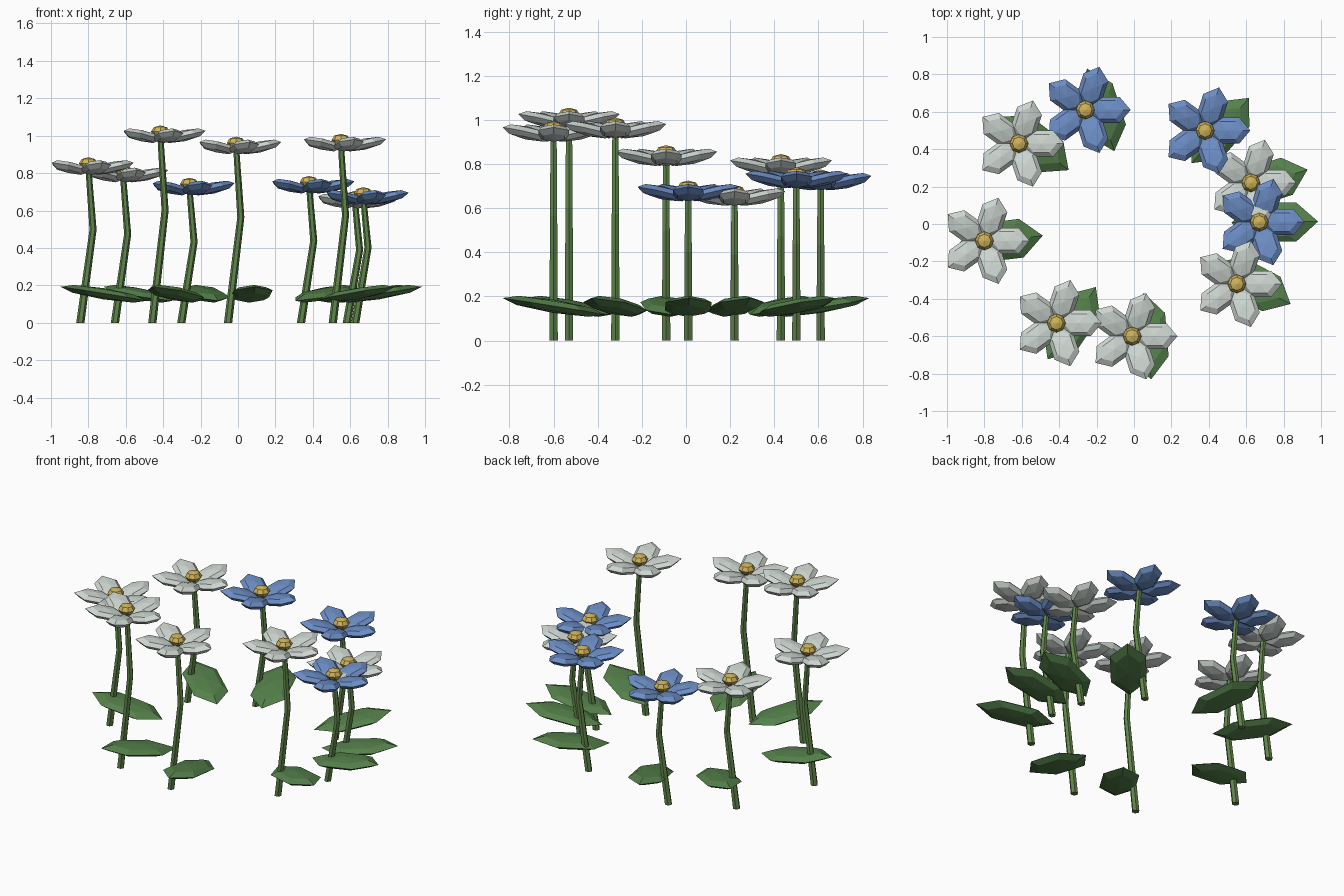
import bpy, bmesh, math
from mathutils import Matrix, Vector

if "Cube" in bpy.data.objects:
    bpy.data.objects.remove(bpy.data.objects["Cube"])


def material(name, rgb):
    m = bpy.data.materials.new(name)
    m.diffuse_color = (*rgb, 1)
    m.use_nodes = True
    m.node_tree.nodes["Principled BSDF"].inputs["Base Color"].default_value = m.diffuse_color
    return m


GREEN = material("stem_green", (0.12, 0.24, 0.07))
LEAF = material("leaf_green", (0.09, 0.22, 0.07))
WHITE = material("petal_white", (0.62, 0.68, 0.64))
BLUE = material("petal_blue", (0.15, 0.27, 0.56))
GOLD = material("centre_gold", (0.62, 0.45, 0.10))


def finish(bm, name, mat):
    bmesh.ops.recalc_face_normals(bm, faces=bm.faces)
    me = bpy.data.meshes.new(name)
    bm.to_mesh(me)
    bm.free()
    me.materials.append(mat)
    ob = bpy.data.objects.new(name, me)
    bpy.context.collection.objects.link(ob)


def blob(bm, centre, size, turn=0.0, tilt=0.0, segs=6, rings=4):
    """Low-poly flattened ball, long axis along x, outer end tilted up."""
    mat = (Matrix.Translation(centre) @ Matrix.Rotation(turn, 4, 'Z')
           @ Matrix.Rotation(-tilt, 4, 'Y') @ Matrix.Diagonal((*size, 1))
           @ Matrix.Rotation(math.pi / 2, 4, 'Z'))
    bmesh.ops.create_uvsphere(bm, u_segments=segs, v_segments=rings, radius=1, matrix=mat)


def stem(bm, rings, sides=6):
    """Tube through (x, y, z, radius) rings."""
    loops = []
    for x, y, z, r in rings:
        loops.append([bm.verts.new((x + r * math.cos(k * math.tau / sides),
                                    y + r * math.sin(k * math.tau / sides), z))
                      for k in range(sides)])
    for a, b in zip(loops, loops[1:]):
        for k in range(sides):
            n = (k + 1) % sides
            bm.faces.new((a[k], a[n], b[n], b[k]))
    bm.faces.new(loops[0])
    bm.faces.new(loops[-1])


# head x, head y, stem height, petal material
FLOWERS = [
    (0.67, 0.01, 0.67, BLUE), (0.625, 0.22, 0.65, WHITE), (0.38, 0.50, 0.73, BLUE),
    (-0.26, 0.61, 0.72, BLUE), (-0.615, 0.43, 0.79, WHITE), (-0.80, -0.09, 0.83, WHITE),
    (-0.415, -0.53, 1.00, WHITE), (-0.01, -0.60, 0.94, WHITE), (0.55, -0.32, 0.955, WHITE),
]

for x, y, h, colour in FLOWERS:
    # bent stem
    bm = bmesh.new()
    stem(bm, [(x - 0.043, y, 0, 0.022), (x + 0.025, y, 0.6 * h, 0.019), (x, y, h, 0.016)])
    finish(bm, "stem", GREEN)
    # leaf, rotated to face away from the bed centre
    bm = bmesh.new()
    blob(bm, Vector((x + 0.082, y, 0.155)), (0.235, 0.12, 0.03),
         math.atan2(y, x + 0.06), 0.16)
    finish(bm, "leaf", LEAF)
    # five petals
    bm = bmesh.new()
    for k in range(5):
        a = k * math.tau / 5
        c = Vector((x + 0.125 * math.cos(a), y + 0.125 * math.sin(a), h))
        blob(bm, c, (0.12, 0.08, 0.03), a, 0.22)
    finish(bm, "petals", colour)
    # flower centre
    bm = bmesh.new()
    blob(bm, Vector((x, y, h + 0.022)), (0.05, 0.05, 0.033), segs=8)
    finish(bm, "flower_centre", GOLD)
